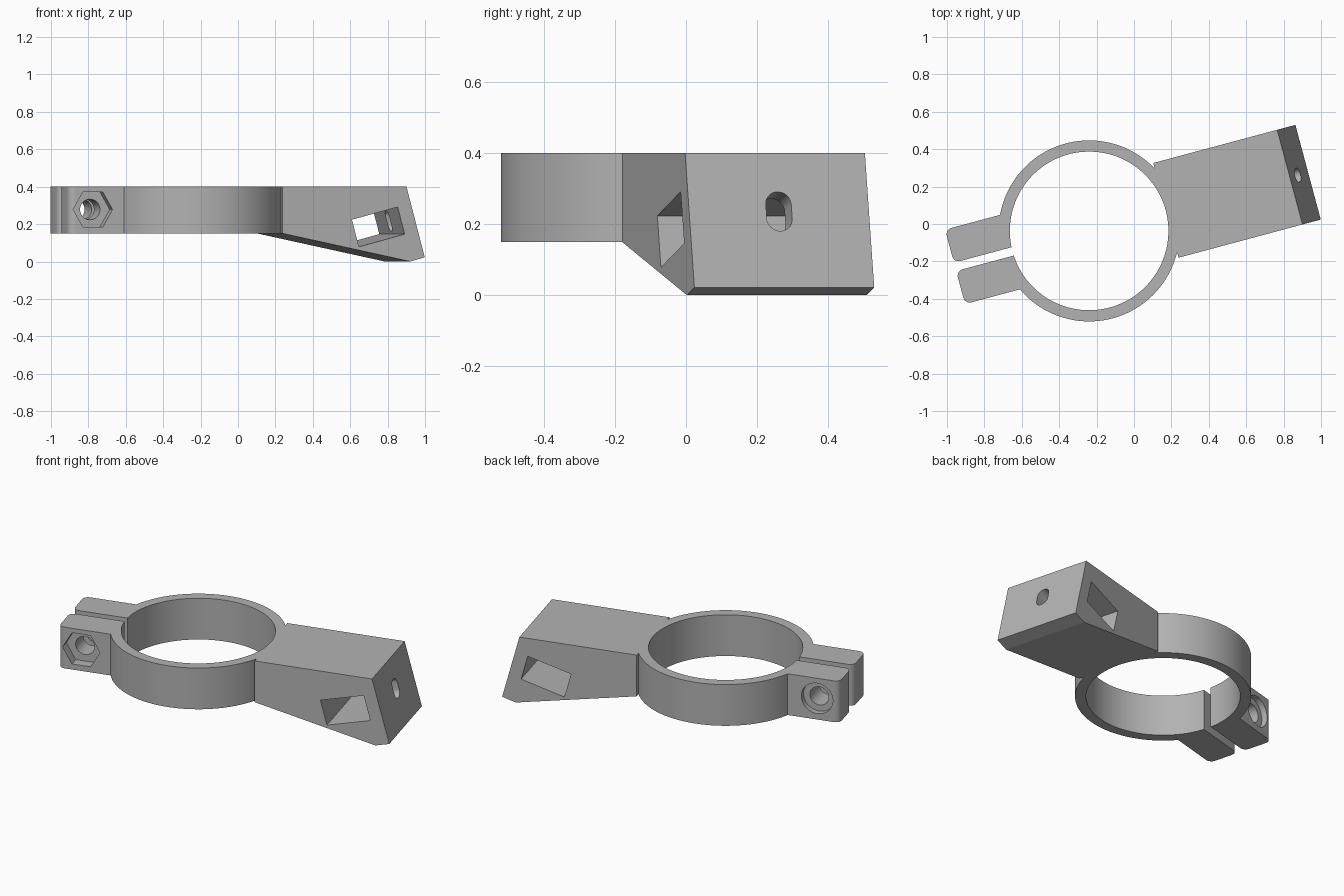
import bpy, bmesh, math
from mathutils import Matrix, Vector

if "Cube" in bpy.data.objects:
    bpy.data.objects.remove(bpy.data.objects["Cube"])

GREY = (0.45, 0.45, 0.45, 1)
mat = bpy.data.materials.new("grey_plastic")
mat.use_nodes = True
mat.diffuse_color = GREY
mat.node_tree.nodes["Principled BSDF"].inputs["Base Color"].default_value = GREY

TILT = math.radians(15)              # arm heading and end-face lean
Z_LOW, Z_TOP = 0.15, 0.40
ARM_HALF = 0.262
BOLT_U, BOLT_Z = -0.61, 0.278


def prism(name, points, depth, matrix=Matrix()):
    """Extrude a 2D outline along local z, centred on zero, then place it."""
    bm = bmesh.new()
    face = bm.faces.new([bm.verts.new((x, y, -depth / 2)) for x, y in points])
    ext = bmesh.ops.extrude_face_region(bm, geom=[face])["geom"]
    bmesh.ops.translate(bm, vec=(0, 0, depth),
                        verts=[g for g in ext if isinstance(g, bmesh.types.BMVert)])
    bm.transform(matrix)
    bmesh.ops.recalc_face_normals(bm, faces=bm.faces)
    mesh = bpy.data.meshes.new(name)
    bm.to_mesh(mesh)
    bm.free()
    mesh.materials.append(mat)
    obj = bpy.data.objects.new(name, mesh)
    bpy.context.collection.objects.link(obj)
    return obj


def circle(r, n, start=0.0):
    return [(r * math.cos(start + math.tau * i / n), r * math.sin(start + math.tau * i / n))
            for i in range(n)]


def rect(w, h):
    return [(-w / 2, -h / 2), (w / 2, -h / 2), (w / 2, h / 2), (-w / 2, h / 2)]


def combine(target, other, operation):
    mod = target.modifiers.new("join", "BOOLEAN")
    mod.object, mod.operation, mod.solver = other, operation, "EXACT"
    bpy.context.view_layer.objects.active = target
    bpy.ops.object.modifier_apply(modifier=mod.name)
    bpy.data.objects.remove(other)


def up(x=0, y=0):
    return Matrix.Translation((x, y, (Z_LOW + Z_TOP) / 2))


def side(x, y, z, turn=0):
    """Prism axis along y, outline x along x, outline y along z."""
    return (Matrix.Translation((x, y, z)) @ Matrix.Rotation(math.pi / 2, 4, "X")
            @ Matrix.Rotation(turn, 4, "Z"))


HEIGHT = Z_TOP - Z_LOW

# Ring
body = prism("clamp_bracket", circle(0.484, 128), HEIGHT, up())

# Two clamp ears with rounded outer corners
END, R, INNER, OUTER = -0.742, 0.035, 0.023, 0.206
for sign in (1, -1):
    outline = [(-0.36, INNER), (-0.36, OUTER)]
    for cy, a0 in ((OUTER - R, 90), (INNER + R, 180)):
        for k in range(7):
            a = math.radians(a0 + 15 * k)
            outline.append((END + R + R * math.cos(a), cy + R * math.sin(a)))
    ear = prism("ear", [(x, sign * y) for x, y in outline], HEIGHT, up())
    combine(body, ear, "UNION")

# Wedge-shaped arm, deepening toward its leaning end
profile = [(0.425, Z_LOW), (1.131, 0), (1.212, 0.022), (1.111, Z_TOP), (0.425, Z_TOP)]
combine(body, prism("arm", profile, 2 * ARM_HALF, side(0, 0, 0)), "UNION")

# Bore and the split between the ears
combine(body, prism("bore", circle(0.424, 128), 1, up()), "DIFFERENCE")
combine(body, prism("split", rect(0.6, 2 * INNER), 1, up(-0.65)), "DIFFERENCE")

# Bolt hole, hexagonal nut recess in front, round head recess behind
for name, outline, y, depth in (
        ("bolt_hole", circle(0.055, 40), 0, 1),
        ("nut_recess", circle(0.109, 6), -OUTER, 0.12),
        ("head_recess", circle(0.092, 48), OUTER, 0.07)):
    combine(body, prism(name, outline, depth, side(BOLT_U, y, BOLT_Z)), "DIFFERENCE")

# Tilted window through the arm
combine(body, prism("window", rect(0.262, 0.15), 1, side(0.955, 0, 0.185, TILT)), "DIFFERENCE")

# Upright slot through the end wall
slot = []
for cy, a0 in ((0.02, 0), (-0.02, 180)):
    for k in range(17):
        a = math.radians(a0 + 180 * k / 16)
        slot.append((0.037 * math.cos(a), cy + 0.037 * math.sin(a)))
axis = Vector((math.cos(TILT), 0, math.sin(TILT)))
rise = Vector((-math.sin(TILT), 0, math.cos(TILT)))
place = Matrix((Vector((0, 1, 0)), rise, axis)).transposed().to_4x4()
place.translation = Vector((1.155, 0, 0.236)) - axis * 0.02
combine(body, prism("slot", slot, 0.2, place), "DIFFERENCE")

# Turn the bracket to its heading and shade the curved walls smoothly
body.data.transform(Matrix.Translation((-0.24, -0.037, 0)) @ Matrix.Rotation(TILT, 4, "Z"))
bpy.ops.object.select_all(action="DESELECT")
body.select_set(True)
bpy.context.view_layer.objects.active = body
bpy.ops.object.shade_smooth_by_angle(angle=math.radians(25))
